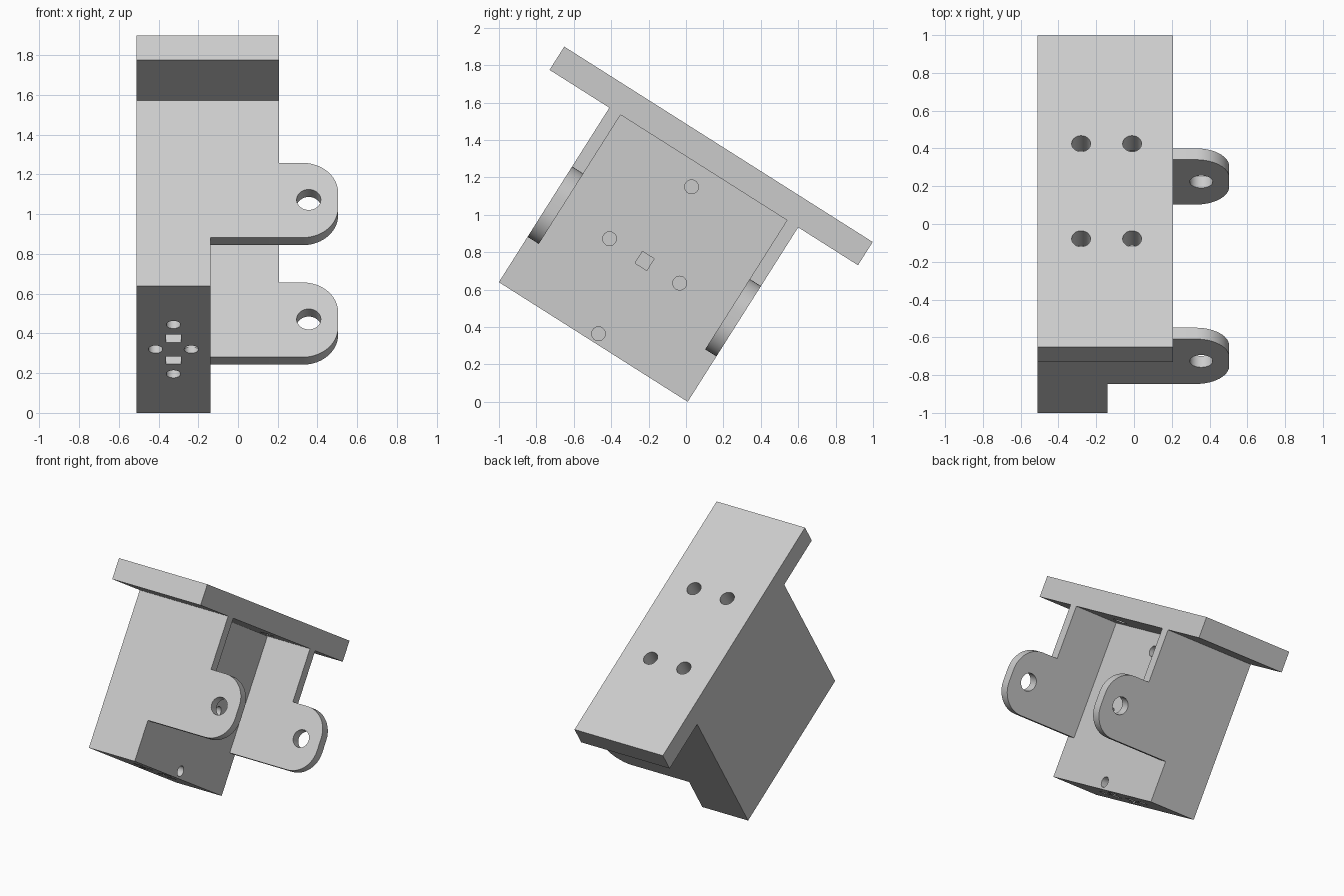
import bpy, bmesh, math
from mathutils import Matrix, Vector

# Remove the default cube
if "Cube" in bpy.data.objects:
    bpy.data.objects.remove(bpy.data.objects["Cube"])

# Main dimensions, in the bracket's own untilted frame
LEFT, FLOOR, RIGHT, TIP = -0.511, -0.139, 0.207, 0.504
DEPTH, HEIGHT, THICK, WALL = 1.195, 1.104, 0.147, 0.071
MID_Y, MID_Z = -DEPTH / 2, 0.513
TILT = math.radians(-32.35)

steel = bpy.data.materials.new("light grey")
steel.use_nodes = True
GREY = (0.6, 0.6, 0.6, 1)
steel.diffuse_color = GREY
steel.node_tree.nodes["Principled BSDF"].inputs["Base Color"].default_value = GREY


def make(name, bm):
    bmesh.ops.recalc_face_normals(bm, faces=bm.faces)
    mesh = bpy.data.meshes.new(name)
    bm.to_mesh(mesh)
    bm.free()
    mesh.materials.append(steel)
    obj = bpy.data.objects.new(name, mesh)
    bpy.context.collection.objects.link(obj)
    return obj


def box(name, low, high):
    low, high = Vector(low), Vector(high)
    bm = bmesh.new()
    bmesh.ops.create_cube(bm, size=1, matrix=Matrix.Translation((low + high) / 2)
                          @ Matrix.Diagonal((*(high - low), 1)))
    return make(name, bm)


def rod(name, centre, radius, length, axis):
    turn = {"x": Matrix.Rotation(math.pi / 2, 4, "Y"),
            "y": Matrix.Rotation(math.pi / 2, 4, "X"), "z": Matrix()}[axis]
    bm = bmesh.new()
    bmesh.ops.create_cone(bm, cap_ends=True, segments=32, radius1=radius,
                          radius2=radius, depth=length,
                          matrix=Matrix.Translation(centre) @ turn)
    return make(name, bm)


def combine(target, tool, operation):
    mod = target.modifiers.new("combine", "BOOLEAN")
    mod.operation, mod.solver, mod.object = operation, "EXACT", tool
    bpy.context.view_layer.objects.active = target
    bpy.ops.object.modifier_apply(modifier=mod.name)
    bpy.data.objects.remove(tool)


def ear_wall(name, y):
    # Side wall with a rounded hinge ear reaching past its edge
    low, high, r = 0.287, 0.732, 0.178
    outline = [(FLOOR - 0.1, HEIGHT + 0.05), (FLOOR - 0.1, low)]
    for start, z in ((-90, low + r), (0, high - r)):
        for i in range(13):
            t = math.radians(start + 7.5 * i)
            outline.append((TIP - r + r * math.cos(t), z + r * math.sin(t)))
    outline += [(RIGHT, high), (RIGHT, HEIGHT + 0.05)]
    bm = bmesh.new()
    face = bm.faces.new([bm.verts.new((x, y, z)) for x, z in outline])
    new = bmesh.ops.extrude_face_region(bm, geom=[face])["geom"]
    bmesh.ops.translate(bm, vec=(0, WALL, 0),
                        verts=[v for v in new if isinstance(v, bmesh.types.BMVert)])
    return make(name, bm)


# Solid block, top plate and the two eared walls
bracket = box("hinge_bracket", (LEFT, -DEPTH, 0), (FLOOR, 0, HEIGHT + 0.05))
combine(bracket, box("top_plate", (LEFT, MID_Y - 0.976, HEIGHT),
                     (RIGHT, MID_Y + 0.976, HEIGHT + THICK)), "UNION")
for y in (-DEPTH, -WALL):
    combine(bracket, ear_wall("ear_wall", y), "UNION")

# Hinge pin hole through both ears
cutters = [rod("pin_hole", (0.356, MID_Y, MID_Z), 0.061, 2, "y")]
# Four bolt holes in the top plate
for x in (-0.28, -0.01):
    for side in (-1, 1):
        cutters.append(rod("bolt_hole", (x, MID_Y + side * 0.298, HEIGHT + THICK / 2 + 0.05),
                           0.05, THICK + 0.1, "z"))
# Blind holes in the recessed face
for dy, dz in ((0, 0.469), (0, -0.461), (0.222, 0), (-0.222, 0)):
    cutters.append(rod("face_hole", (FLOOR, MID_Y + dy, MID_Z + dz), 0.037, 0.3, "x"))
cutters.append(box("face_slot", (FLOOR - 0.15, MID_Y - 0.037, MID_Z - 0.037),
                   (FLOOR + 0.05, MID_Y + 0.037, MID_Z + 0.037)))
# Blind holes under the block
mid_x = (LEFT + FLOOR) / 2
for dx, dy in ((0, 0.232), (0, -0.232), (0.09, 0), (-0.09, 0)):
    cutters.append(rod("base_hole", (mid_x + dx, MID_Y + dy, 0), 0.036, 0.3, "z"))
for side in (-1, 1):
    y = MID_Y + side * 0.103
    cutters.append(box("base_slot", (mid_x - 0.037, y - 0.037, -0.1),
                       (mid_x + 0.037, y + 0.037, 0.15)))
for cutter in cutters:
    combine(bracket, cutter, "DIFFERENCE")

# Tilt the bracket and keep edges crisp
bracket.data.transform(Matrix.Translation((0, 0.009, 0)) @ Matrix.Rotation(TILT, 4, "X"))
bpy.ops.object.select_all(action="DESELECT")
bracket.select_set(True)
bpy.context.view_layer.objects.active = bracket
bpy.ops.object.shade_smooth_by_angle(angle=math.radians(30))
